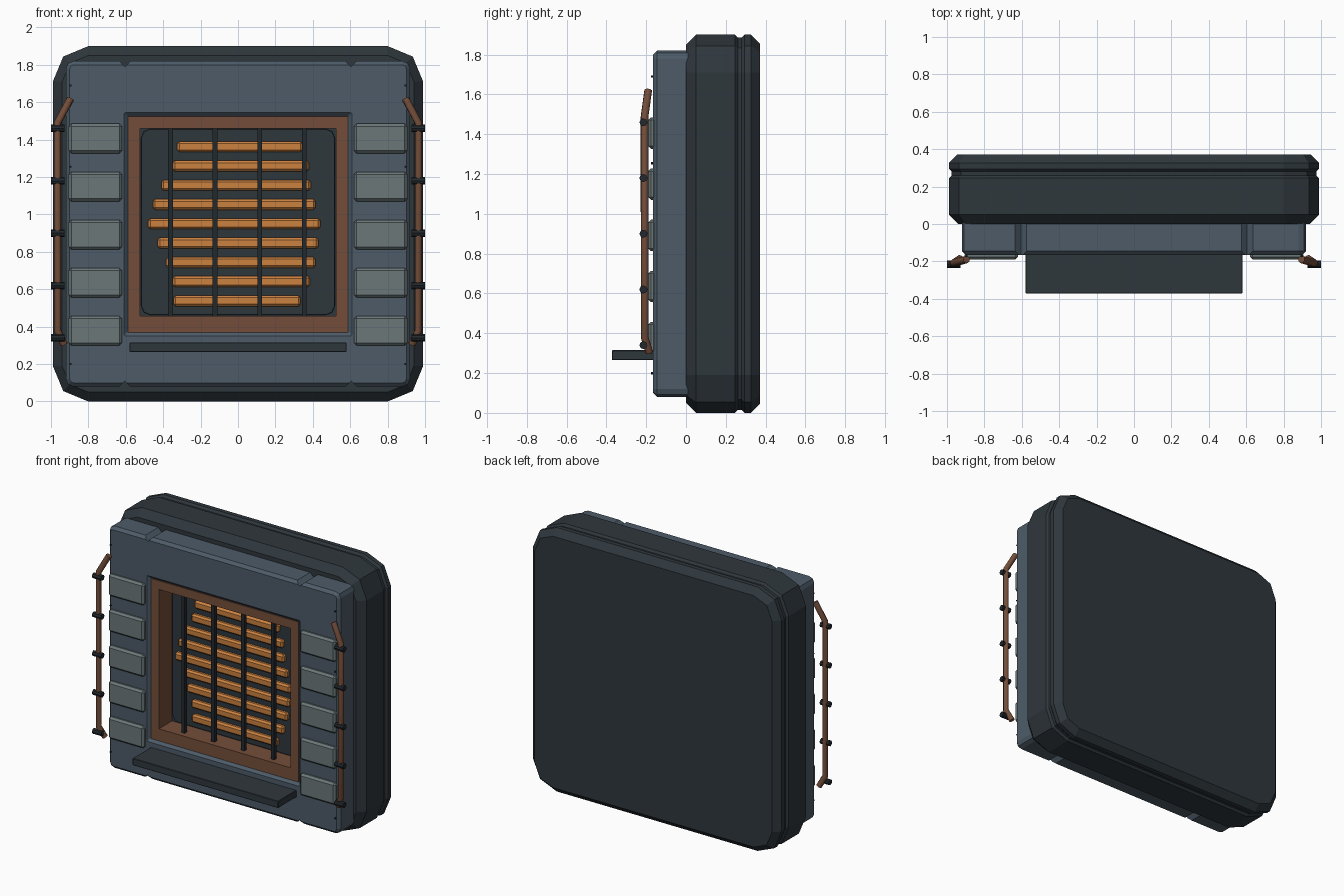
import bpy, bmesh, math
from mathutils import Matrix

if "Cube" in bpy.data.objects:
    bpy.data.objects.remove(bpy.data.objects["Cube"], do_unlink=True)


def material(name, r, g, b):
    m = bpy.data.materials.new(name)
    m.use_nodes = True
    m.diffuse_color = (r, g, b, 1)
    m.node_tree.nodes["Principled BSDF"].inputs["Base Color"].default_value = (r, g, b, 1)
    return m


CHARCOAL = material("charcoal", 0.028, 0.038, 0.046)
SLATE = material("slate_blue", 0.074, 0.105, 0.138)
COPPER = material("copper", 0.175, 0.076, 0.042)
GLOW = material("glowing_orange", 0.60, 0.22, 0.050)
STONE = material("grey_stone", 0.145, 0.185, 0.19)
IRON = material("black_iron", 0.016, 0.021, 0.026)


def finish(bm, name, mat):
    bmesh.ops.recalc_face_normals(bm, faces=bm.faces[:])
    me = bpy.data.meshes.new(name)
    bm.to_mesh(me)
    bm.free()
    ob = bpy.data.objects.new(name, me)
    bpy.context.collection.objects.link(ob)
    if mat:
        me.materials.append(mat)
    return ob


def convert(ob):
    bpy.ops.object.select_all(action="DESELECT")
    ob.select_set(True)
    bpy.context.view_layer.objects.active = ob
    bpy.ops.object.convert(target="MESH")


def box(name, x, y, z, mat, bevel=0.0):
    """Box given by its (low, high) range on each axis."""
    bm = bmesh.new()
    bmesh.ops.create_cube(bm, size=1)
    for v in bm.verts:
        v.co = [r[0] + (c + 0.5) * (r[1] - r[0]) for c, r in zip(v.co, (x, y, z))]
    if bevel:
        bmesh.ops.bevel(bm, geom=bm.edges[:], offset=bevel, segments=1,
                        affect="EDGES", clamp_overlap=True)
    return finish(bm, name, mat)


def rounded_loft(name, half_x, z_low, z_high, radius, sections, mat, steps=2):
    """Rounded rectangle lofted along y through (y, inset) sections."""
    bm = bmesh.new()
    mid, half_z = (z_low + z_high) / 2, (z_high - z_low) / 2
    rings = []
    for y, inset in sections:
        r = max(radius - inset, 0.004)
        ring = []
        for corner, (sx, sz) in enumerate(((1, 1), (-1, 1), (-1, -1), (1, -1))):
            for i in range(steps + 1):
                a = (corner + i / steps) * math.pi / 2
                ring.append(bm.verts.new((sx * (half_x - inset - r) + r * math.cos(a), y,
                                          mid + sz * (half_z - inset - r) + r * math.sin(a))))
        rings.append(ring)
    for a, b in zip(rings, rings[1:]):
        for i in range(len(a)):
            j = (i + 1) % len(a)
            bm.faces.new((a[i], a[j], b[j], b[i]))
    bm.faces.new(rings[0])
    bm.faces.new(rings[-1])
    return finish(bm, name, mat)


def rod(name, centre, axis, radius, length, sides, mat):
    """Cylinder centred on a point, running along x or y."""
    bm = bmesh.new()
    turn = Matrix.Rotation(math.pi / 2, 4, "Y" if axis == "x" else "X")
    bmesh.ops.create_cone(bm, cap_ends=True, segments=sides, radius1=radius, radius2=radius,
                          depth=length, matrix=Matrix.Translation(centre) @ turn)
    return finish(bm, name, mat)


# Rear housing with a groove around its rim
rounded_loft("rear_housing", 0.99, 0, 1.9, 0.19,
             [(0, 0.05), (0.05, 0), (0.245, 0), (0.26, 0.015), (0.28, 0.015),
              (0.295, 0), (0.327, 0), (0.372, 0.045)], CHARCOAL)

# Front plate, cut by a flared opening and small notches in the rim
plate = rounded_loft("front_plate", 0.92, 0.08, 1.82, 0.04,
                     [(-0.165, 0.02), (-0.145, 0), (0.01, 0)], SLATE)
cutters = [rounded_loft("opening_cutter", 0.63, 0.33, 1.565, 0.01,
                        [(-0.185, 0), (-0.14, 0.045), (0.1, 0.045)], None, 1)]
for sx in (-1, 1):
    for z in (0.08, 1.82):
        cutters.append(rod("notch_cutter", (sx * 0.605, -0.09, z), "y", 0.03, 0.3, 4, None))
for cutter in cutters:
    cutter.hide_render = True
    mod = plate.modifiers.new("cut", "BOOLEAN")
    mod.object = cutter
    mod.operation = "DIFFERENCE"
    mod.solver = "EXACT"
convert(plate)
for cutter in cutters:
    bpy.data.objects.remove(cutter, do_unlink=True)

# Copper frame lining the opening
DEPTH = (-0.15, 0.005)
for side, sx in (("right", -1), ("left", 1)):
    box("frame_" + side, sorted((sx * 0.525, sx * 0.588)), DEPTH, (0.37, 1.523), COPPER)
box("frame_top", (-0.525, 0.525), DEPTH, (1.46, 1.523), COPPER)
box("frame_bottom", (-0.525, 0.525), DEPTH, (0.37, 0.457), COPPER)

# Dark back panel and the glowing slats, whose ends form a rough disc
rounded_loft("grille_panel", 0.52, 0.46, 1.46, 0.05, [(-0.01, 0.005), (0.01, 0)], CHARCOAL)
slat_ends = [(0.345, 0.335), (0.35, 0.385), (0.385, 0.415), (0.43, 0.43), (0.48, 0.44),
             (0.455, 0.415), (0.41, 0.39), (0.35, 0.38), (0.325, 0.345)]
for i, (right, left) in enumerate(slat_ends):
    z = 0.538 + i * 0.103
    box("glowing_slat", (-right, left), (-0.04, 0), (z - 0.029, z + 0.029), GLOW, 0.012)

# Vertical grille bars
for i in range(4):
    x = -0.36 + i * 0.238
    box("grille_bar", (x - 0.013, x + 0.013), (-0.112, -0.086), (0.44, 1.47), IRON)

# Shelf below the opening
box("shelf", (-0.58, 0.58), (-0.372, -0.15), (0.265, 0.315), CHARCOAL, 0.003)

for side, sx in (("right", -1), ("left", 1)):
    # Column of stone pads
    for i in range(5):
        z = 0.378 + i * 0.257
        box("pad_" + side, sorted((sx * 0.62, sx * 0.905)), (-0.19, -0.15),
            (z - 0.079, z + 0.079), STONE, 0.014)

    # Bent side pipe
    curve = bpy.data.curves.new("pipe_" + side, "CURVE")
    curve.dimensions = "3D"
    curve.bevel_depth = 0.02
    curve.bevel_resolution = 2
    curve.use_fill_caps = True
    spline = curve.splines.new("POLY")
    path = [(0.895, -0.19, 1.62), (0.965, -0.208, 1.49), (0.965, -0.208, 0.38),
            (0.93, -0.185, 0.305)]
    spline.points.add(len(path) - 1)
    for point, (x, y, z) in zip(spline.points, path):
        point.co = (sx * x, y, z, 1)
    curve.materials.append(COPPER)
    pipe = bpy.data.objects.new("pipe_" + side, curve)
    bpy.context.collection.objects.link(pipe)
    convert(pipe)
    bpy.ops.object.shade_smooth_by_angle(angle=math.radians(50))

    # Clamps along the pipe
    for i in range(5):
        rod("pipe_clamp_" + side, (sx * 0.964, -0.214, 0.34 + i * 0.28), "x",
            0.02, 0.072, 8, IRON)

    # Tiny rivets on the plate
    for z in (0.2, 1.255, 1.69):
        rod("rivet_" + side, (sx * 0.895, -0.168, z), "y", 0.006, 0.016, 8, IRON)
